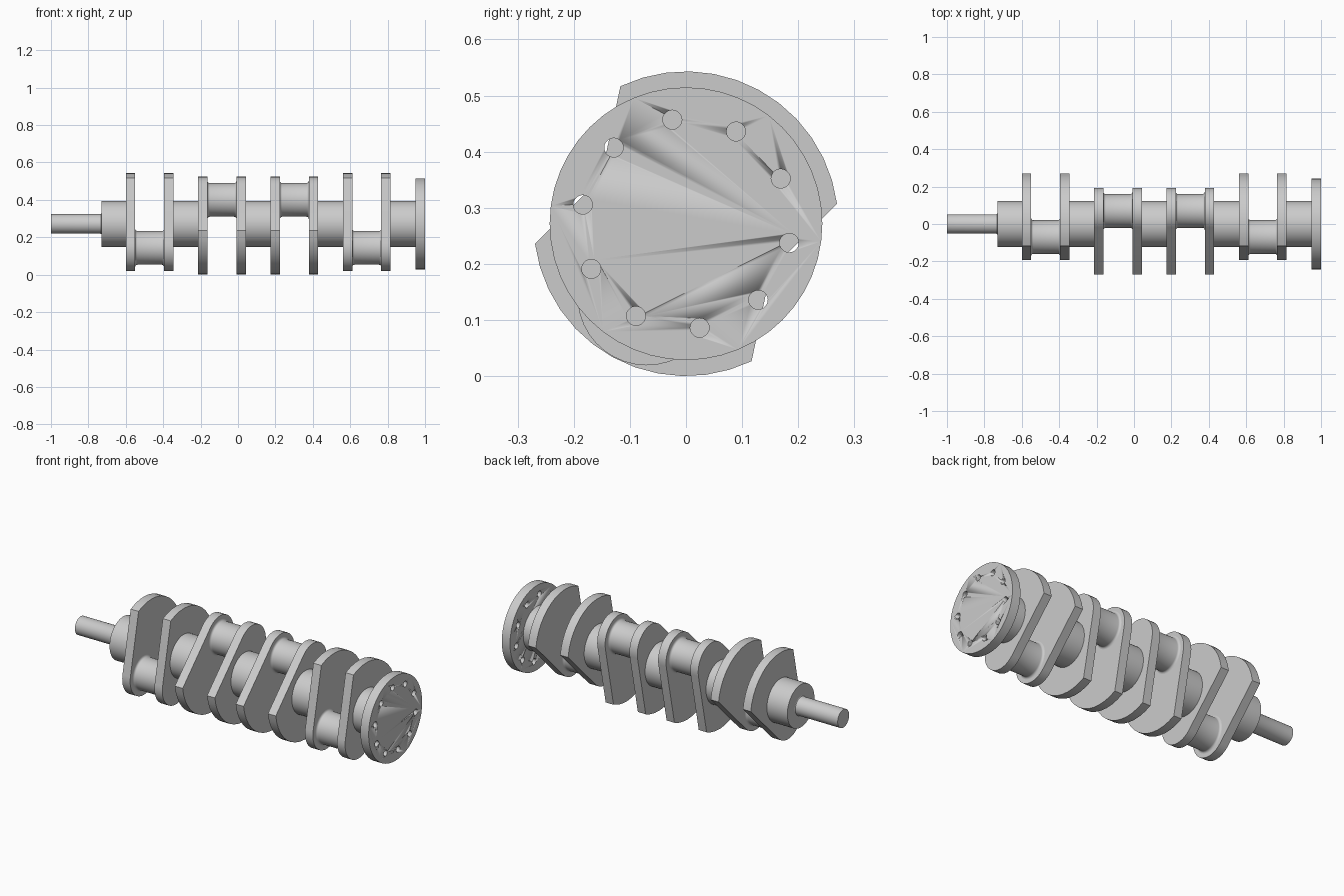
import bpy, bmesh
from math import sin, cos, pi, radians, hypot, atan2, acos

if "Cube" in bpy.data.objects:
    bpy.data.objects.remove(bpy.data.objects["Cube"])

AXIS_Z = 0.2715          # height of the rotation axis
CW_R = 0.2715            # counterweight radius
WEB_T = 0.05             # web thickness
THROW = 0.146            # crankpin offset from the axis
PIN_R, PIN_END_R = 0.09, 0.124
JOURNAL_R = 0.123
START, PITCH, INNER = -0.6, 0.387, 0.2045
EMBED = 0.006
CW_DIR = radians(61.5)   # counterweight direction of the outer throws


def finish(bm, name):
    bmesh.ops.recalc_face_normals(bm, faces=bm.faces[:])
    mesh = bpy.data.meshes.new(name)
    bm.to_mesh(mesh)
    bm.free()
    ob = bpy.data.objects.new(name, mesh)
    bpy.context.collection.objects.link(ob)
    bpy.context.view_layer.objects.active = ob
    for o in bpy.context.selected_objects:
        o.select_set(False)
    ob.select_set(True)
    bpy.ops.object.shade_smooth_by_angle(angle=radians(30))
    return ob


def turned(name, profile, y=0.0, z=AXIS_Z, n=48):
    """Solid of revolution along x from (x, radius) pairs."""
    bm = bmesh.new()
    rings = [[bm.verts.new((x, y + r * cos(2 * pi * i / n), z + r * sin(2 * pi * i / n)))
              for i in range(n)] for x, r in profile]
    for a, b in zip(rings, rings[1:]):
        for i in range(n):
            j = (i + 1) % n
            bm.faces.new((a[i], a[j], b[j], b[i]))
    bm.faces.new(rings[0])
    bm.faces.new(rings[-1])
    return finish(bm, name)


def web(name, x, direction):
    """Counterweight arc blended by tangents into the round crankpin end."""
    half = radians(54)
    pts = [(CW_R * cos(a), CW_R * sin(a))
           for a in (-half + 2 * half * i / 12 for i in range(13))]
    u, v = pts[-1][0] + THROW, pts[-1][1]
    t = atan2(v, u) + acos(PIN_END_R / hypot(u, v))
    for i in range(17):
        a = t + (2 * pi - 2 * t) * i / 16
        pts.append((-THROW + PIN_END_R * cos(a), PIN_END_R * sin(a)))
    c, s = cos(direction), sin(direction)
    bm = bmesh.new()
    face = bm.faces.new([bm.verts.new((x, p * c - q * s, AXIS_Z + p * s + q * c))
                         for p, q in pts])
    ext = bmesh.ops.extrude_face_region(bm, geom=[face])
    bmesh.ops.translate(bm, vec=(WEB_T, 0, 0),
                        verts=[e for e in ext["geom"] if isinstance(e, bmesh.types.BMVert)])
    return finish(bm, name)


# Four throws: pairs of webs with a filleted crankpin between them
for k, flip in enumerate((0, pi, pi, 0)):
    d = CW_DIR + flip
    x0 = START + k * PITCH
    web(f"web_{k + 1}_front", x0, d)
    web(f"web_{k + 1}_rear", x0 + INNER, d)
    a, b, f = x0 + WEB_T, x0 + INNER, 0.012
    left = [(a + f * (1 - cos(t)), PIN_R + f * (1 - sin(t)))
            for t in (i * pi / 8 for i in range(5))]
    prof = [(a - EMBED, PIN_R + f)] + left
    prof += [(a + b - x, r) for x, r in reversed(prof)]
    turned(f"crankpin_{k + 1}", prof, -THROW * cos(d), AXIS_Z - THROW * sin(d))

# Main bearing journals
spans = [(-0.73, START)] + [(START + k * PITCH + INNER + WEB_T, START + (k + 1) * PITCH)
                            for k in range(4)]
for k, (a, b) in enumerate(spans):
    turned(f"main_journal_{k + 1}",
           [(a - (EMBED if k else 0), JOURNAL_R), (b + EMBED, JOURNAL_R)])

# Front snout
turned("snout", [(-1, 0.052), (-0.736, 0.052), (-0.732, 0.0535), (-0.73, 0.057),
                 (-0.724, 0.057)])

# Rear flange with a ring of ten bolt holes
flange = turned("flange", [(0.948, 0.243), (1.0, 0.243)])
bm = bmesh.new()
for i in range(10):
    a = radians(25.5 + 36 * i)
    y, z = 0.187 * cos(a), AXIS_Z + 0.187 * sin(a)
    rings = [[bm.verts.new((x, y + 0.017 * cos(2 * pi * j / 20), z + 0.017 * sin(2 * pi * j / 20)))
              for j in range(20)] for x in (0.92, 1.03)]
    for j in range(20):
        m = (j + 1) % 20
        bm.faces.new((rings[0][j], rings[0][m], rings[1][m], rings[1][j]))
    bm.faces.new(rings[0])
    bm.faces.new(rings[1])
cutter = finish(bm, "bolt_hole_cutter")
cutter.hide_render = True
bpy.context.view_layer.objects.active = flange
mod = flange.modifiers.new("bolt_holes", "BOOLEAN")
mod.operation, mod.solver, mod.object = "DIFFERENCE", "EXACT", cutter
bpy.ops.object.modifier_move_to_index(modifier=mod.name, index=0)
bpy.ops.object.modifier_apply(modifier=mod.name)
bpy.data.objects.remove(cutter)
